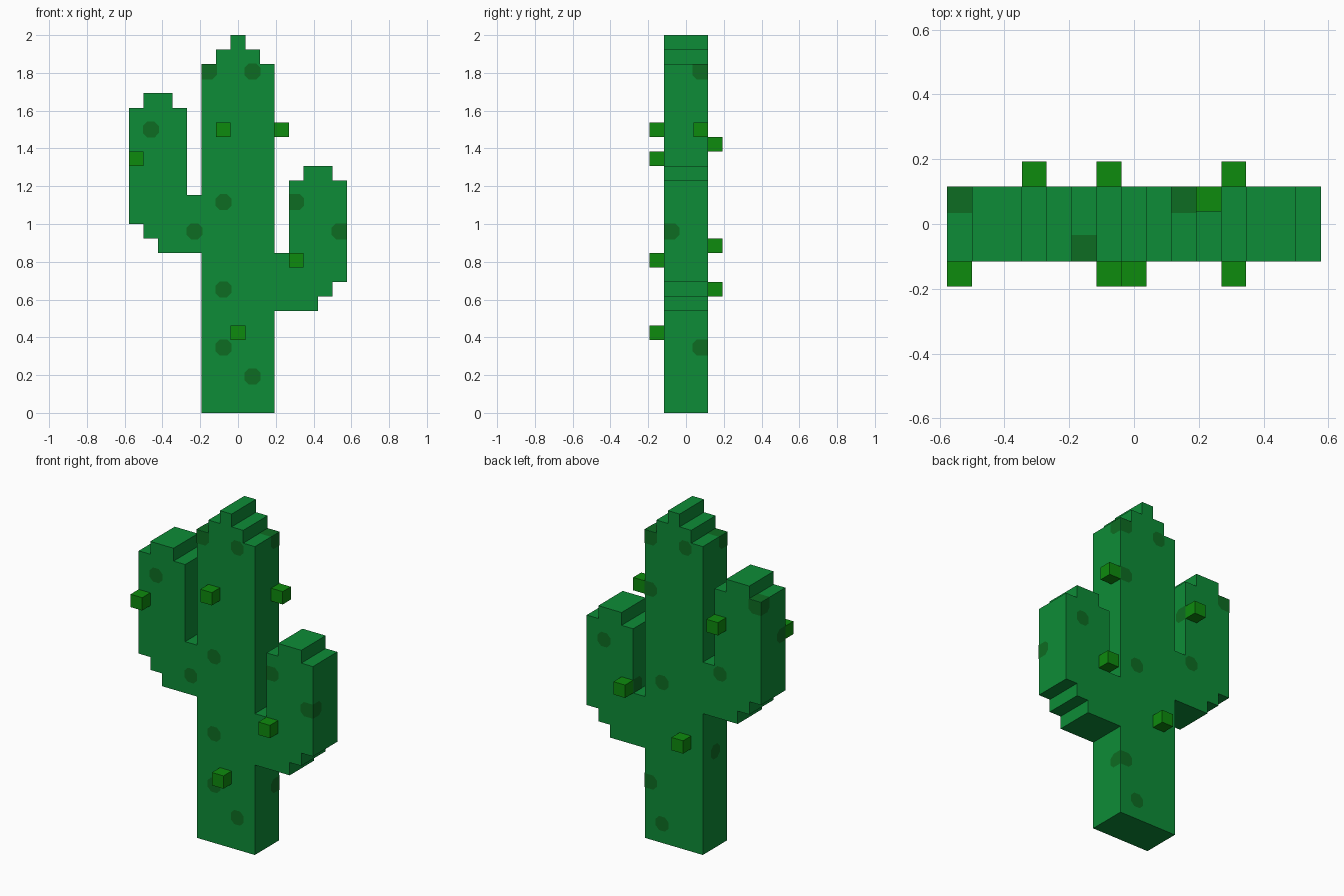
import bpy, bmesh
from mathutils import Vector

cube = bpy.data.objects.get("Cube")
if cube:
    bpy.data.objects.remove(cube)

U = 2 / 26  # size of one block


def srgb(*rgb):
    return [((c / 255 + 0.055) / 1.055) ** 2.4 if c > 10 else c / 255 / 12.92 for c in rgb] + [1]


def material(name, colour):
    m = bpy.data.materials.new(name)
    m.use_nodes = True
    m.diffuse_color = colour
    bsdf = m.node_tree.nodes["Principled BSDF"]
    bsdf.inputs["Base Color"].default_value = colour
    bsdf.inputs["Roughness"].default_value = 0.9
    return m


BODY = material("cactus green", srgb(13, 140, 55))
SPOT = material("dark green", srgb(13, 108, 34))
BUD = material("bright green", srgb(13, 139, 13))


def finish(name, bm, mat):
    me = bpy.data.meshes.new(name)
    bm.to_mesh(me)
    bm.free()
    me.materials.append(mat)
    ob = bpy.data.objects.new(name, me)
    bpy.context.collection.objects.link(ob)
    return ob


# Silhouette as block rectangles: first x, last x, bottom z, top z
RECTS = [
    (-2, 2, 0, 24), (-1, 1, 24, 25), (0, 0, 25, 26),             # trunk and tip
    (-7, -4, 13, 21), (-6, -5, 21, 22), (-6, -3, 12, 13),        # tall arm
    (-5, -3, 11, 12), (-3, -3, 13, 15),
    (4, 7, 9, 16), (5, 6, 16, 17), (3, 6, 8, 9),                 # short arm
    (3, 5, 7, 8), (3, 3, 9, 11),
]
CELLS = {(x, z) for x0, x1, z0, z1 in RECTS
         for x in range(x0, x1 + 1) for z in range(z0, z1)}

# Body: join the blocks into one flat outline, then extrude it three blocks deep
bm = bmesh.new()
for x, z in sorted(CELLS):
    bm.faces.new([bm.verts.new(((x + dx) * U, -1.5 * U, (z + dz) * U))
                  for dx, dz in ((-.5, 0), (.5, 0), (.5, 1), (-.5, 1))])
bmesh.ops.remove_doubles(bm, verts=bm.verts, dist=1e-4)
bmesh.ops.dissolve_limit(bm, angle_limit=0.01, verts=bm.verts, edges=bm.edges)
ext = bmesh.ops.extrude_face_region(bm, geom=bm.faces[:])
bmesh.ops.translate(bm, vec=(0, 3 * U, 0),
                    verts=[g for g in ext["geom"] if isinstance(g, bmesh.types.BMVert)])
bmesh.ops.recalc_face_normals(bm, faces=bm.faces)
finish("cactus_body", bm, BODY)

# Buds: single blocks standing out from the surface
BUDS = [(0, -2, 5), (4, -2, 10), (-7, -2, 17), (-1, -2, 19), (3, 1, 19),
        (-1, 2, 8), (4, 2, 11), (-4, 2, 18)]
for n, (x, y, z) in enumerate(BUDS, 1):
    bm = bmesh.new()
    bmesh.ops.create_cube(bm, size=U)
    bmesh.ops.translate(bm, verts=bm.verts, vec=(x * U, y * U, (z + .5) * U))
    finish(f"bud_{n}", bm, BUD)

# Spots: blocks whose open faces are dark
SPOTS = [
    (-2, -1, 23), (1, -1, 23), (-6, -1, 19), (-1, -1, 14), (4, -1, 14), (-3, -1, 12),
    (7, -1, 12), (-1, -1, 8), (-1, -1, 4), (1, -1, 2), (-7, -1, 17),
    (2, 1, 23), (-1, 1, 23), (-7, 1, 20), (2, 1, 19), (-4, 1, 18), (-4, 1, 14), (6, 1, 14),
    (1, 1, 12), (4, 1, 11), (2, 1, 4), (1, 1, 1), (-2, 0, 7),
]


def solid(p):
    x, y, z = (round(c) for c in p)
    return abs(y) <= 1 and (x, z) in CELLS


def add_spot(bm, p, n):
    """Octagon on one block face; corners beside an outer edge stay square."""
    a = Vector((n.y, n.z, n.x))
    b = n.cross(a)

    def runs_on(d):
        return solid(p + d) and not solid(p + d + n)

    centre = (p + Vector((0, 0, .5)) + n * 0.5) * U + n * 0.002
    pts = []
    for sa, sb in ((1, 1), (-1, 1), (-1, -1), (1, -1)):
        ra = .55 if runs_on(a * sa) else .5
        rb = .55 if runs_on(b * sb) else .5
        if ra > .5 and rb > .5:
            cut = [(ra, .25), (.25, rb)]
            if sa * sb < 0:
                cut.reverse()
        else:
            cut = [(ra, rb)]
        pts += [centre + (a * sa * i + b * sb * j) * U for i, j in cut]
    face = bm.faces.new([bm.verts.new(q) for q in pts])
    face.normal_update()
    if face.normal.dot(n) < 0:
        face.normal_flip()


DIRS = [Vector(d) for d in ((1, 0, 0), (-1, 0, 0), (0, 1, 0), (0, -1, 0), (0, 0, 1))]
bm = bmesh.new()
for s in SPOTS:
    p = Vector(s)
    for n in DIRS:
        q = p + n
        if not solid(q) and tuple(round(c) for c in q) not in BUDS:
            add_spot(bm, p, n)
finish("spots", bm, SPOT)
